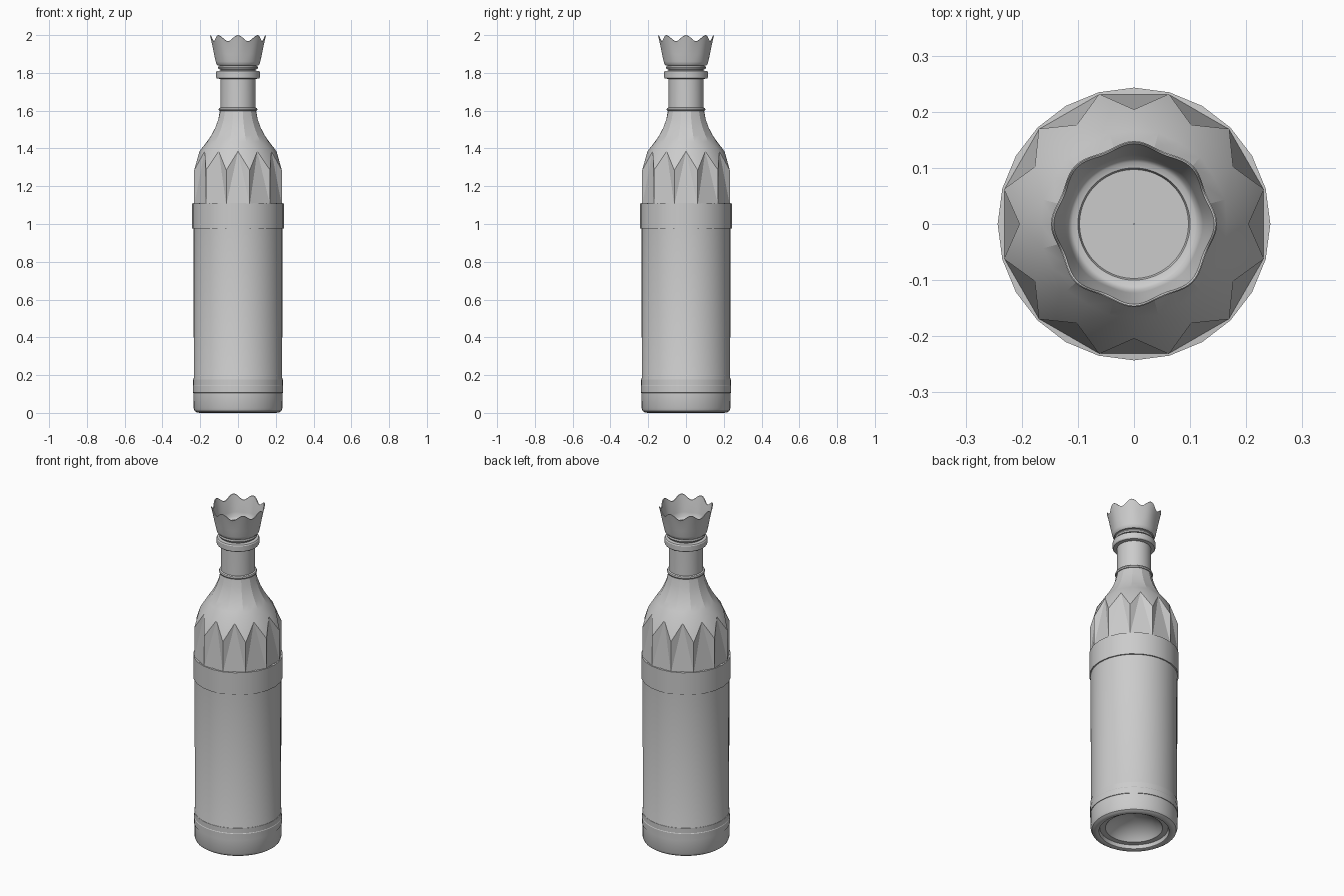
import bpy, bmesh
from math import cos, sin, pi, radians

cube = bpy.data.objects.get("Cube")
if cube:
    bpy.data.objects.remove(cube, do_unlink=True)

grey = bpy.data.materials.new("plain grey")
grey.use_nodes = True
grey.diffuse_color = (0.6, 0.6, 0.6, 1)
grey.node_tree.nodes["Principled BSDF"].inputs["Base Color"].default_value = (0.6, 0.6, 0.6, 1)


def finish(bm, name, angle):
    """Turn a bmesh into a named object, smooth below the given edge angle."""
    bmesh.ops.remove_doubles(bm, verts=bm.verts, dist=0.0001)
    bmesh.ops.recalc_face_normals(bm, faces=bm.faces)
    mesh = bpy.data.meshes.new(name)
    bm.to_mesh(mesh)
    bm.free()
    mesh.materials.append(grey)
    ob = bpy.data.objects.new(name, mesh)
    bpy.context.collection.objects.link(ob)
    bpy.ops.object.select_all(action="DESELECT")
    ob.select_set(True)
    bpy.context.view_layer.objects.active = ob
    bpy.ops.object.shade_smooth_by_angle(angle=radians(angle))
    return ob


def lathe(name, profile, sides=48, angle=32, wave=None):
    """Revolve (radius, height) points; wave(r, z, turn) may shift each point."""
    bm = bmesh.new()
    rows = []
    for r, z in profile:
        row = []
        for i in range(sides):
            t = 2 * pi * i / sides
            rr, zz = wave(r, z, t) if wave else (r, z)
            row.append(bm.verts.new((rr * cos(t), rr * sin(t), zz)))
        rows.append(row)
    for a, b in zip(rows, rows[1:]):
        for i in range(sides):
            j = (i + 1) % sides
            bm.faces.new((a[i], a[j], b[j], b[i]))
    return finish(bm, name, angle)


# Bottle body with the hollow foot and domed underside
lathe("bottle_body", [
    (0.001, 0.10), (0.05, 0.094), (0.10, 0.075), (0.14, 0.045), (0.155, 0.025),
    (0.185, 0.025), (0.19, 0.004), (0.20, 0), (0.217, 0.002), (0.229, 0.010),
    (0.235, 0.025), (0.236, 0.10), (0.236, 0.18), (0.234, 0.185),
    (0.235, 0.99), (0.235, 1.11)])

# Raised bands
lathe("foot_band", [(0.23, 0.105), (0.239, 0.107), (0.239, 0.143), (0.237, 0.146),
                    (0.237, 0.176), (0.23, 0.18)])
lathe("shoulder_band", [(0.23, 0.975), (0.243, 0.975), (0.243, 1.108), (0.225, 1.11)], 24)

# Faceted shoulder: twelve star points, then fluted rows up to the neck
POINTS = 12
bm = bmesh.new()


def ring(r, z, half):
    step = 2 * pi / POINTS
    return [bm.verts.new((r * cos((i + half) * step), r * sin((i + half) * step), z))
            for i in range(POINTS)]


foot = ring(0.240, 1.10, 0.5)
tip = ring(0.240, 1.285, 0.5)
peak = ring(0.204, 1.385, 0)
flutes = [(ring(r - groove, z, 0), ring(r, z, 0.5)) for r, z, groove in (
    (0.168, 1.435, 0.003), (0.145, 1.47, 0.004), (0.124, 1.51, 0.004),
    (0.107, 1.555, 0.003), (0.095, 1.605, 0))]
for i in range(POINTS):
    j = (i + 1) % POINTS
    bm.faces.new((foot[i - 1], foot[i], peak[i]))
    bm.faces.new((peak[i], foot[i], tip[i]))
    bm.faces.new((tip[i], foot[i], peak[j]))
    bm.faces.new((peak[i], tip[i], peak[j]))
    low, mid = flutes[0]
    bm.faces.new((peak[i], peak[j], mid[i]))
    bm.faces.new((peak[i], mid[i], low[i]))
    bm.faces.new((peak[j], low[j], mid[i]))
    for (a, b), (c, d) in zip(flutes, flutes[1:]):
        bm.faces.new((a[i], b[i], d[i], c[i]))
        bm.faces.new((b[i], a[j], c[j], d[i]))
finish(bm, "faceted_shoulder", 14)

# Neck and its rings
lathe("neck", [(0.093, 1.59), (0.092, 1.62), (0.092, 1.83)])
lathe("neck_ring", [(0.09, 1.598), (0.1, 1.6), (0.103, 1.607), (0.1, 1.614),
                    (0.09, 1.618)])
lathe("mouth_ring", [(0.09, 1.768), (0.112, 1.77), (0.116, 1.776), (0.116, 1.804),
                     (0.112, 1.81), (0.09, 1.812)])
lathe("mouth_lip", [(0.09, 1.818), (0.103, 1.82), (0.106, 1.828), (0.103, 1.836),
                    (0.09, 1.84)])


# Open crown stopper with eight scallops
def scallop(r, z, t):
    lift = max(0, (z - 1.86) / 0.14)
    swing = 0.5 - 0.5 * cos(8 * t)
    return r - 0.009 * swing * lift, z - 0.032 * swing * lift ** 2


lathe("crown_stopper", [
    (0.09, 1.838), (0.108, 1.84), (0.115, 1.848), (0.118, 1.86), (0.127, 1.90),
    (0.137, 1.95), (0.148, 1.998), (0.146, 2.0), (0.143, 1.998), (0.133, 1.95),
    (0.123, 1.90), (0.117, 1.872), (0.11, 1.866), (0.1, 1.864), (0.097, 1.855),
    (0.001, 1.855)], 96, 40, scallop)
